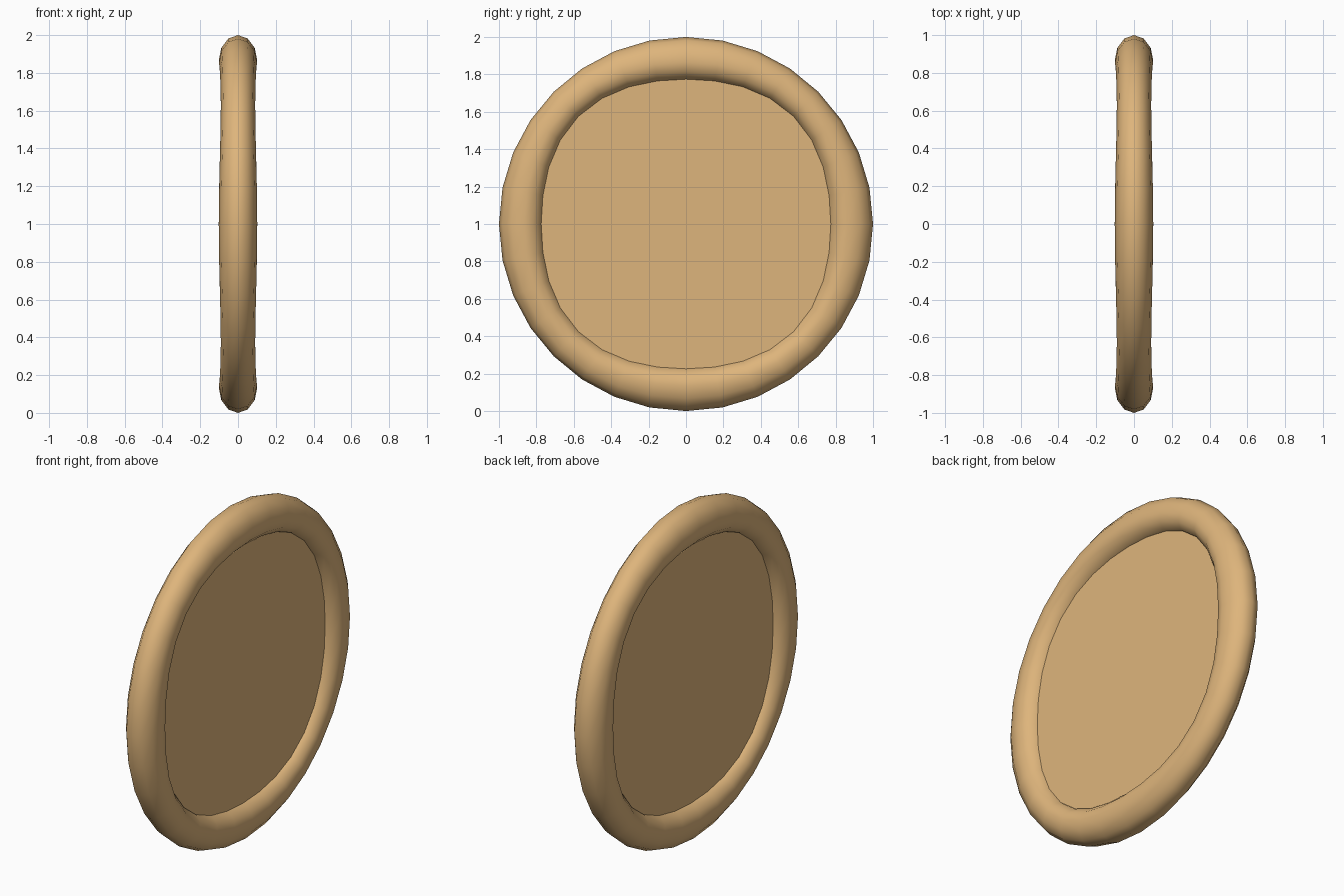
import bpy, bmesh
from math import sin, cos, pi, radians

if "Cube" in bpy.data.objects:
    bpy.data.objects.remove(bpy.data.objects["Cube"])

SEG, SIDES = 32, 12      # steps around the ring and around its section
PANEL_HALF = 0.035       # half thickness of the inset panel

tan = bpy.data.materials.new("tan")
tan.diffuse_color = (0.73, 0.46, 0.20, 1)
tan.use_nodes = True
tan.node_tree.nodes["Principled BSDF"].inputs["Base Color"].default_value = tan.diffuse_color


def finish(bm, name):
    bmesh.ops.recalc_face_normals(bm, faces=bm.faces)
    mesh = bpy.data.meshes.new(name)
    bm.to_mesh(mesh)
    bm.free()
    obj = bpy.data.objects.new(name, mesh)
    bpy.context.collection.objects.link(obj)
    mesh.materials.append(tan)
    bpy.ops.object.select_all(action='DESELECT')
    bpy.context.view_layer.objects.active = obj
    obj.select_set(True)
    bpy.ops.object.shade_smooth_by_angle(angle=radians(50))
    return obj


def squareness(a):
    """0 on the axes, 1 on the diagonals."""
    return (1 - cos(4 * a)) / 2


def point(bm, x, r, a):
    return bm.verts.new((x, r * sin(a), 1 + r * cos(a)))


# Rounded rim: circular outside, slightly squared inside
bm = bmesh.new()
rings = []
for i in range(SEG):
    a = 2 * pi * i / SEG
    k = squareness(a)
    inner, crest, half = 0.765 + 0.04 * k, 0.865 + 0.027 * k, 0.102 - 0.011 * k
    ring = []
    for j in range(SIDES):
        t = 2 * pi * j / SIDES
        width = (1 - crest) if cos(t) > 0 else (crest - inner)
        ring.append(point(bm, half * sin(t), crest + width * cos(t), a))
    rings.append(ring)
for i in range(SEG):
    p, q = rings[i], rings[(i + 1) % SEG]
    for j in range(SIDES):
        n = (j + 1) % SIDES
        bm.faces.new((p[j], p[n], q[n], q[j]))
finish(bm, "rim")

# Flat panel, its edge buried in the rim
bm = bmesh.new()
sides = []
for x in (-PANEL_HALF, PANEL_HALF):
    loop = [point(bm, x, 0.80 + 0.04 * squareness(2 * pi * i / SEG), 2 * pi * i / SEG)
            for i in range(SEG)]
    bm.faces.new(loop)
    sides.append(loop)
for i in range(SEG):
    n = (i + 1) % SEG
    bm.faces.new((sides[0][i], sides[0][n], sides[1][n], sides[1][i]))
finish(bm, "panel")
